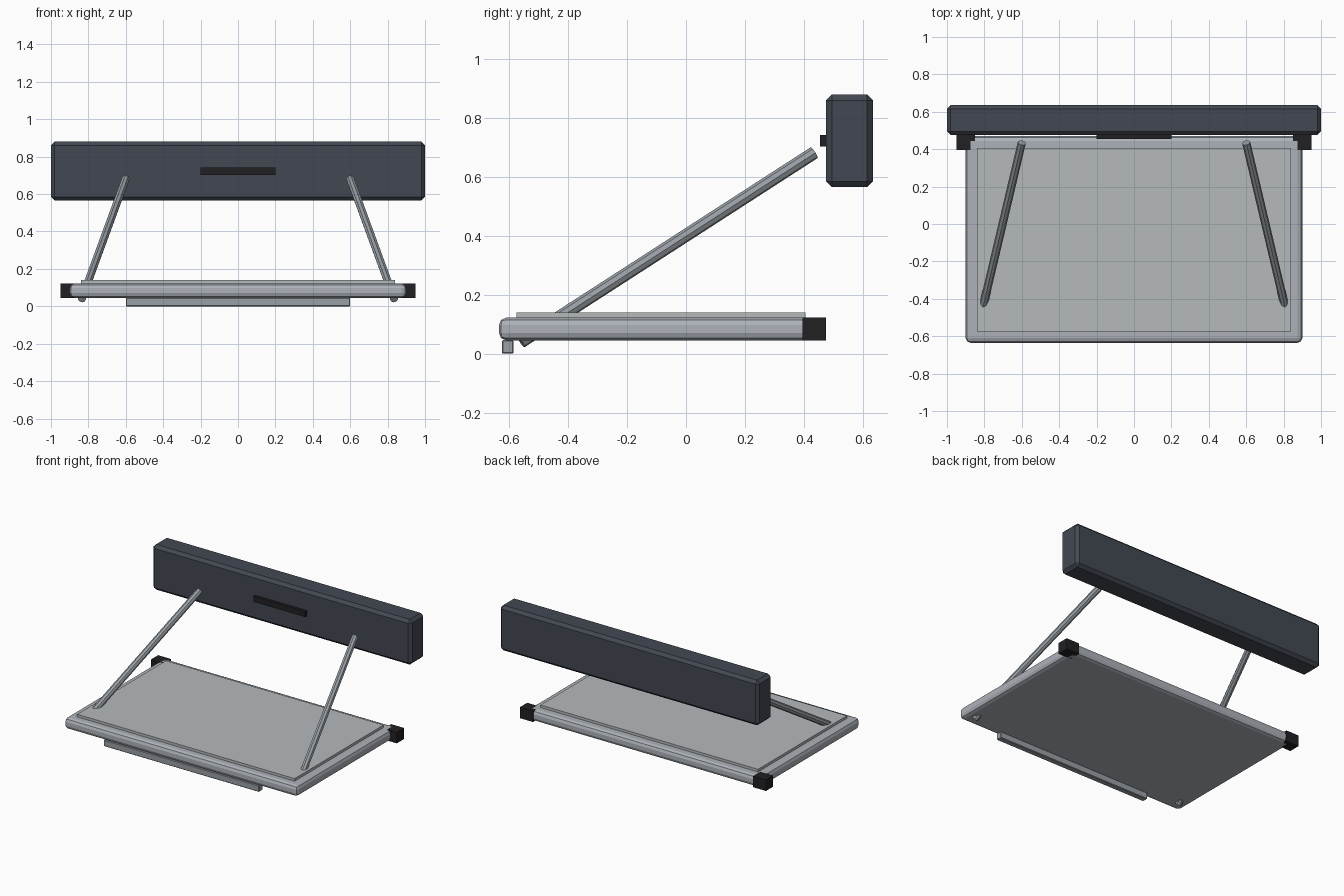
import bpy
from mathutils import Vector

if "Cube" in bpy.data.objects:
    bpy.data.objects.remove(bpy.data.objects["Cube"])


def material(name, rgb):
    m = bpy.data.materials.new(name)
    m.diffuse_color = (*rgb, 1)
    m.use_nodes = True
    m.node_tree.nodes["Principled BSDF"].inputs["Base Color"].default_value = m.diffuse_color
    return m


charcoal = material("charcoal", (0.055, 0.065, 0.085))
black = material("black", (0.015, 0.015, 0.018))
silver = material("silver", (0.42, 0.45, 0.49))
pale = material("pale_grey", (0.46, 0.49, 0.50))
steel = material("steel", (0.32, 0.35, 0.38))


def box(name, lo, hi, mat, bevel=0, segments=1):
    lo, hi = Vector(lo), Vector(hi)
    bpy.ops.mesh.primitive_cube_add(size=1, location=(lo + hi) / 2)
    ob = bpy.context.object
    ob.name = name
    ob.scale = hi - lo
    bpy.ops.object.transform_apply(location=False, rotation=False, scale=True)
    ob.data.materials.append(mat)
    if bevel:
        mod = ob.modifiers.new("bevel", 'BEVEL')
        mod.width = bevel
        mod.segments = segments
    return ob


def rod(name, a, b, radius, mat, sides=8):
    a, b = Vector(a), Vector(b)
    d = b - a
    bpy.ops.mesh.primitive_cylinder_add(
        vertices=sides, radius=radius, depth=d.length, location=(a + b) / 2,
        rotation=d.to_track_quat('Z', 'Y').to_euler())
    ob = bpy.context.object
    ob.name = name
    ob.data.materials.append(mat)
    return ob


# Upper housing and its handle slot
box("housing", (-1, 0.475, 0.565), (1, 0.635, 0.88), charcoal, 0.02)
box("handle", (-0.2, 0.455, 0.703), (0.2, 0.48, 0.742), black)

# Folding tray with raised top panel
box("tray", (-0.9, -0.635, 0.045), (0.9, 0.47, 0.122), silver, 0.025, 2)
box("tray_panel", (-0.84, -0.575, 0.115), (0.84, 0.405, 0.14), pale)

# Grip bar under the front edge
box("front_grip", (-0.6, -0.625, 0.0), (0.6, -0.585, 0.046), steel, 0.004)

# Hinge blocks and support struts on both sides
for side, s in (("left", -1), ("right", 1)):
    x0, x1 = sorted((s * 0.85, s * 0.95))
    box(side + "_hinge", (x0, 0.395, 0.045), (x1, 0.475, 0.122), black)
    rod(side + "_strut", (s * 0.835, -0.56, 0.04), (s * 0.6, 0.435, 0.682),
        0.022, steel)
